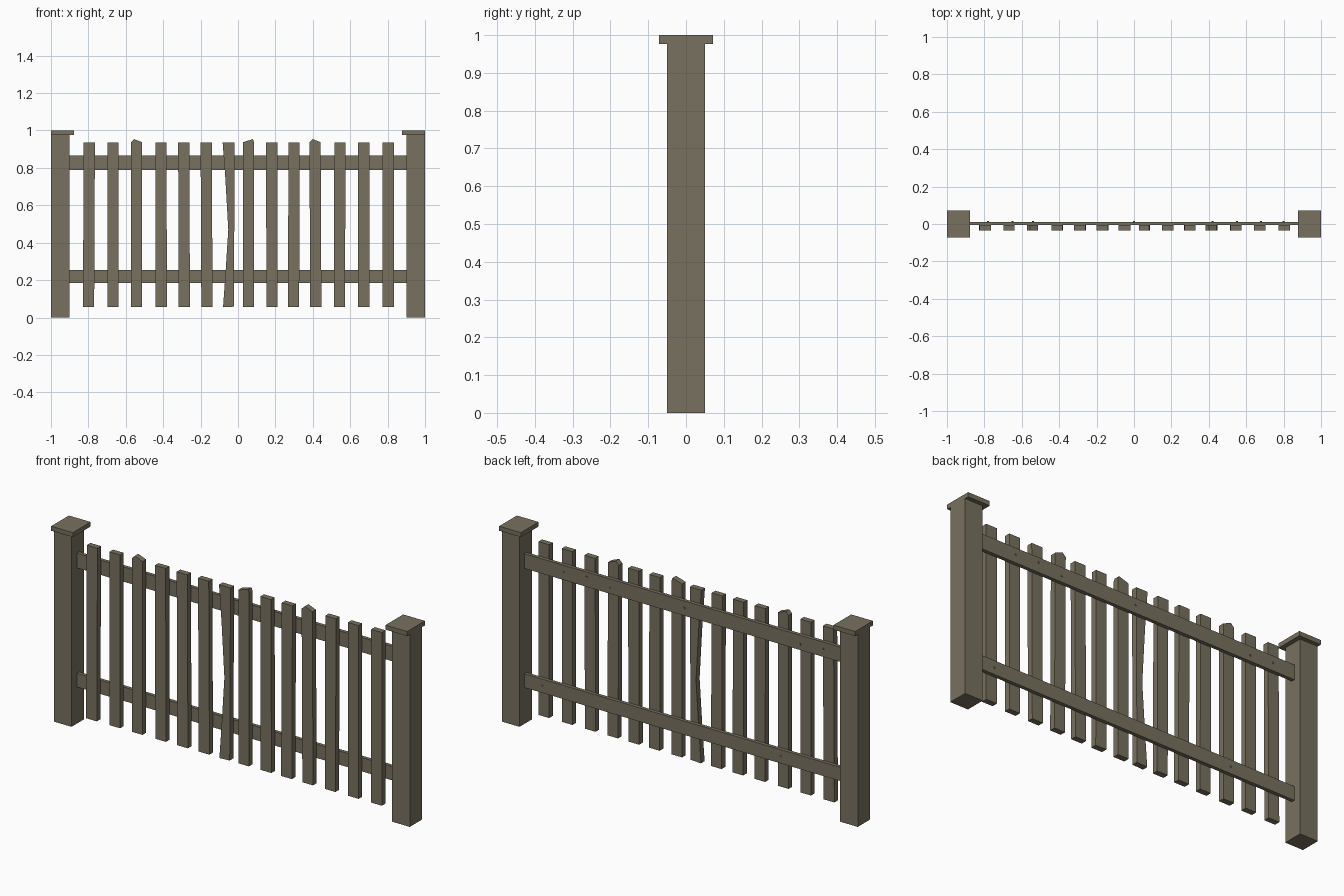
import bpy, bmesh, math

if "Cube" in bpy.data.objects:
    bpy.data.objects.remove(bpy.data.objects["Cube"])

# One weathered timber colour for the whole fence
wood = bpy.data.materials.new("weathered wood")
wood.diffuse_color = (0.19, 0.165, 0.117, 1)
wood.use_nodes = True
wood.node_tree.nodes["Principled BSDF"].inputs["Base Color"].default_value = wood.diffuse_color


def prism(name, outline, y0, y1):
    """Extrude an (x, z) outline from y0 (front) to y1 (back)."""
    bm = bmesh.new()
    face = bm.faces.new([bm.verts.new((x, y0, z)) for x, z in outline])
    out = bmesh.ops.extrude_face_region(bm, geom=[face])
    moved = [g for g in out["geom"] if isinstance(g, bmesh.types.BMVert)]
    bmesh.ops.translate(bm, verts=moved, vec=(0, y1 - y0, 0))
    bmesh.ops.recalc_face_normals(bm, faces=bm.faces)
    mesh = bpy.data.meshes.new(name)
    bm.to_mesh(mesh)
    bm.free()
    mesh.materials.append(wood)
    obj = bpy.data.objects.new(name, mesh)
    bpy.context.collection.objects.link(obj)
    return obj


def box(name, x0, x1, y0, y1, z0, z1):
    return prism(name, [(x0, z0), (x1, z0), (x1, z1), (x0, z1)], y0, y1)


# Posts with flat caps, flush on the outer side and overhanging inward
for side, s in (("left", -1), ("right", 1)):
    box(side + "_post", s * 0.9, s, -0.05, 0.05, 0, 0.98)
    box(side + "_cap", s * 0.878, s, -0.071, 0.071, 0.977, 1.0)

# Two thin rails between the posts
for name, z0, z1 in (("lower_rail", 0.185, 0.255), ("upper_rail", 0.79, 0.865)):
    box(name, -0.905, 0.905, -0.006, 0.012, z0, z1)

# Pickets: centre x, sideways lean at the foot, peak offset of a worn top (or None)
FRONT, BACK, HALF = -0.035, -0.006, 0.03
pickets = [
    (-0.795, -0.004, None), (-0.668, 0.0, None), (-0.542, 0.0, -0.014),
    (-0.412, 0.002, None), (-0.290, 0.003, None), (-0.170, 0.004, None),
    (0.056, 0.0, 0.024), (0.180, 0.002, None), (0.300, -0.003, None),
    (0.412, 0.004, -0.012), (0.545, -0.003, None), (0.672, 0.0, None),
    (0.803, 0.0, None),
]
for i, (x, lean, peak) in enumerate(pickets):
    outline = [(x + lean - HALF, 0.057), (x + lean + HALF, 0.057), (x + HALF, 0.937)]
    if peak is not None:
        outline.append((x + peak, 0.954))
    outline.append((x - HALF, 0.937))
    prism(f"picket_{i + 1}", outline, FRONT, BACK)

# Split picket that is worn thin in the middle
prism("split_picket", [(-0.08, 0.055), (-0.022, 0.058), (-0.02, 0.47), (-0.018, 0.935),
                       (-0.082, 0.935), (-0.068, 0.75), (-0.052, 0.47), (-0.066, 0.25)],
      FRONT, BACK)

# Nail tips showing on the back of the rails
for i, (x, z) in enumerate([(-0.78, 0.83), (-0.65, 0.82), (0.0, 0.83), (0.42, 0.82),
                            (0.55, 0.84), (0.68, 0.83), (-0.54, 0.22), (0.80, 0.22)]):
    ring = [(x + 0.005 * math.cos(k * math.pi / 3), z + 0.005 * math.sin(k * math.pi / 3))
            for k in range(6)]
    prism(f"nail_{i + 1}", ring, 0.008, 0.016)
